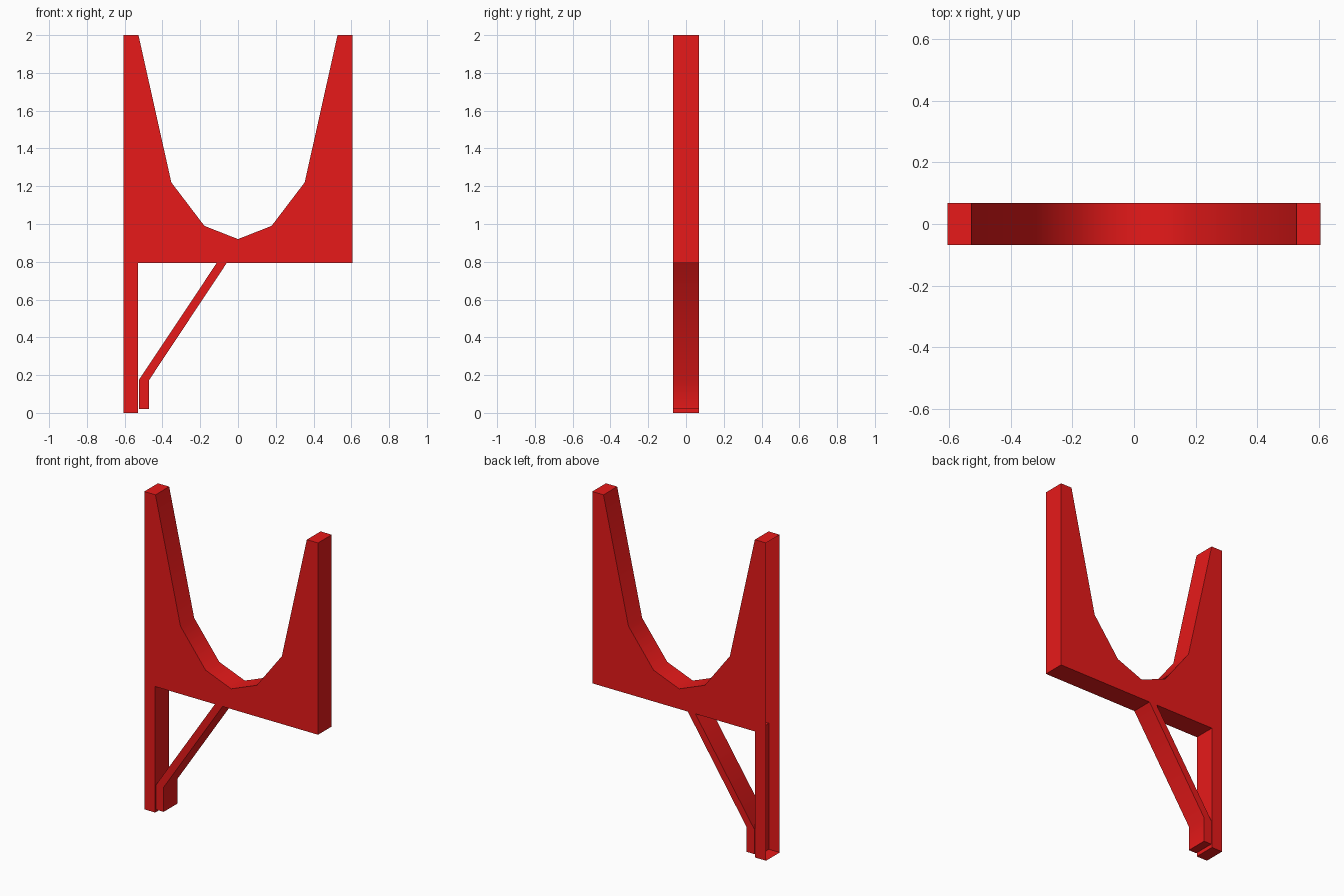
import bpy, bmesh, math

if "Cube" in bpy.data.objects:
    bpy.data.objects.remove(bpy.data.objects["Cube"])

HALF_DEPTH = 0.068

red = bpy.data.materials.new("red")
red.diffuse_color = (0.8, 0.01, 0.01, 1)
red.use_nodes = True
red.node_tree.nodes["Principled BSDF"].inputs["Base Color"].default_value = red.diffuse_color


def plate(name, outline, open_edge):
    """Extrude an (x, z) outline through y, leaving the side on open_edge open."""
    bm = bmesh.new()
    front = [bm.verts.new((x, -HALF_DEPTH, z)) for x, z in outline]
    back = [bm.verts.new((x, HALF_DEPTH, z)) for x, z in outline]
    bm.faces.new(front)
    bm.faces.new(back[::-1])
    n = len(outline)
    for i in range(n):
        j = (i + 1) % n
        if i != open_edge:
            bm.faces.new((front[j], front[i], back[i], back[j]))
    mesh = bpy.data.meshes.new(name)
    bm.to_mesh(mesh)
    bm.free()
    mesh.materials.append(red)
    obj = bpy.data.objects.new(name, mesh)
    bpy.context.collection.objects.link(obj)
    bpy.ops.object.select_all(action='DESELECT')
    obj.select_set(True)
    bpy.context.view_layer.objects.active = obj
    bpy.ops.object.shade_smooth_by_angle(angle=math.radians(50))
    return obj


# Curved fork with the long left leg; its outer left side is open
half_curve = [(0.527, 2.0), (0.353, 1.22), (0.178, 0.99)]
curve = half_curve + [(0, 0.92)] + [(-x, z) for x, z in reversed(half_curve)]
body = [(-0.605, 0), (-0.529, 0), (-0.529, 0.793), (0.605, 0.793), (0.605, 2.0)]
body += curve + [(-0.605, 2.0)]
plate("fork_and_leg", body, len(body) - 1)

# Bent diagonal brace, open where it meets the underside of the fork
brace = [(-0.524, 0.02), (-0.47, 0.02), (-0.47, 0.175), (-0.06, 0.793),
         (-0.113, 0.793), (-0.524, 0.175)]
plate("diagonal_brace", brace, 3)
